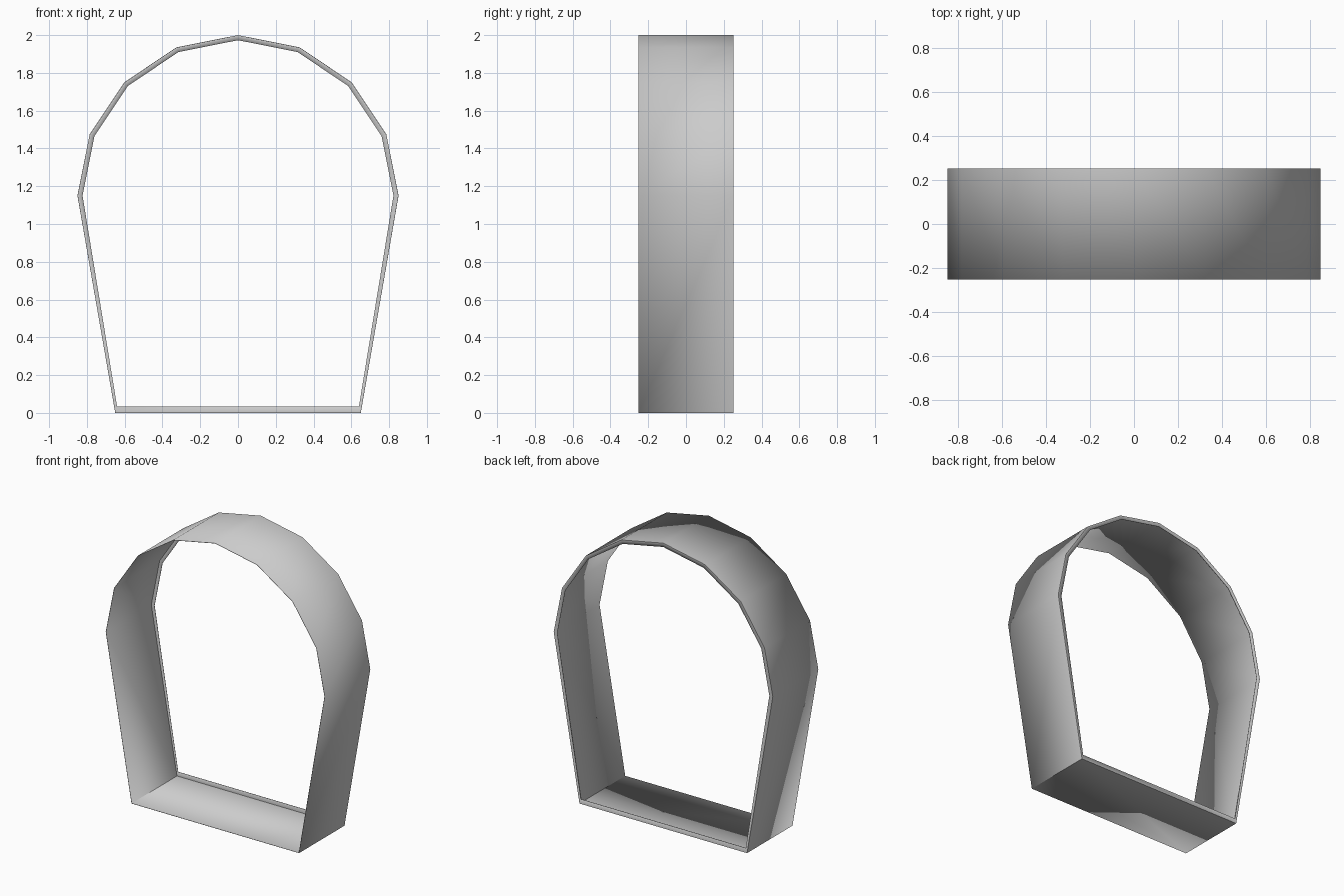
import bpy
import bmesh
from math import cos, sin, pi, radians

cube = bpy.data.objects.get("Cube")
if cube:
    bpy.data.objects.remove(cube, do_unlink=True)

SPRING_Z = 1.15   # height where the arch starts
HALF_DEPTH = 0.252
SEGMENTS = 8


def arch_profile(radius, foot_x, foot_z):
    """Half-round arch on two legs that lean in towards the base."""
    arc = [(radius * cos(pi * i / SEGMENTS), SPRING_Z + radius * sin(pi * i / SEGMENTS))
           for i in range(SEGMENTS + 1)]
    return [(foot_x, foot_z)] + arc + [(-foot_x, foot_z)]


def flat_material(name, value):
    mat = bpy.data.materials.new(name)
    mat.use_nodes = True
    colour = (value, value, value, 1)
    mat.diffuse_color = colour
    mat.node_tree.nodes["Principled BSDF"].inputs["Base Color"].default_value = colour
    return mat


outer = arch_profile(0.85, 0.65, 0)
inner = arch_profile(0.823, 0.64, 0.033)

# Thin band, open at the front, with a narrow lip around the back
bm = bmesh.new()
loops = [[bm.verts.new((x, y, z)) for x, z in profile]
         for profile, y in ((outer, -HALF_DEPTH), (outer, HALF_DEPTH), (inner, HALF_DEPTH))]
count = len(outer)
for near, far in zip(loops, loops[1:]):
    for i in range(count):
        j = (i + 1) % count
        bm.faces.new((near[i], far[i], far[j], near[j]))

mesh = bpy.data.meshes.new("arched_band")
bm.to_mesh(mesh)
bm.free()
mesh.materials.append(flat_material("light grey", 0.6))
band = bpy.data.objects.new("arched_band", mesh)
bpy.context.collection.objects.link(band)

# Smooth arch, crisp corners at the base and lip
bpy.context.view_layer.objects.active = band
band.select_set(True)
bpy.ops.object.shade_smooth_by_angle(angle=radians(30))

# Thin sheet thickness
sheet = band.modifiers.new("sheet", "SOLIDIFY")
sheet.thickness = 0.003
sheet.offset = -1
